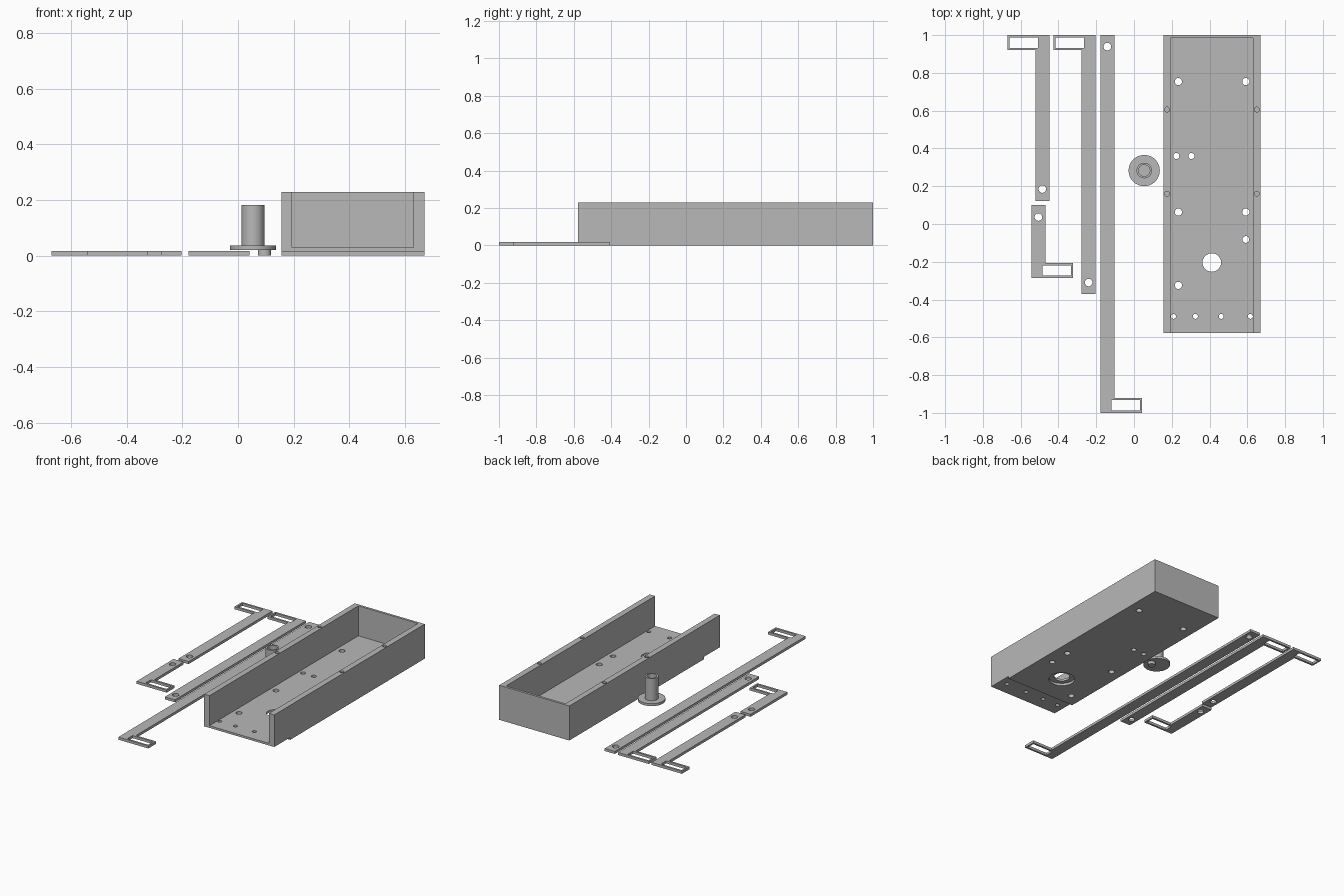
import bpy, bmesh, math
from mathutils import Matrix, Vector

if "Cube" in bpy.data.objects:
    bpy.data.objects.remove(bpy.data.objects["Cube"])

grey = bpy.data.materials.new("plain grey")
grey.diffuse_color = (0.48, 0.48, 0.48, 1)
grey.use_nodes = True
grey.node_tree.nodes["Principled BSDF"].inputs["Base Color"].default_value = grey.diffuse_color


def to_object(name, bm):
    bmesh.ops.recalc_face_normals(bm, faces=bm.faces)
    me = bpy.data.meshes.new(name)
    bm.to_mesh(me)
    bm.free()
    me.materials.append(grey)
    ob = bpy.data.objects.new(name, me)
    bpy.context.collection.objects.link(ob)
    return ob


def prism(name, points, z0, z1):
    """Extrude a flat outline from z0 to z1."""
    bm = bmesh.new()
    face = bm.faces.new([bm.verts.new((x, y, z0)) for x, y in points])
    up = bmesh.ops.extrude_face_region(bm, geom=[face])
    bmesh.ops.translate(bm, vec=(0, 0, z1 - z0),
                        verts=[v for v in up["geom"] if isinstance(v, bmesh.types.BMVert)])
    return to_object(name, bm)


def block(name, x0, x1, y0, y1, z0, z1):
    return prism(name, [(x0, y0), (x1, y0), (x1, y1), (x0, y1)], z0, z1)


def disc(name, x, y, r, z0, z1, n=32):
    ring = [(x + r * math.cos(2 * math.pi * i / n), y + r * math.sin(2 * math.pi * i / n))
            for i in range(n)]
    return prism(name, ring, z0, z1)


def activate(ob):
    bpy.ops.object.select_all(action='DESELECT')
    ob.select_set(True)
    bpy.context.view_layer.objects.active = ob


def cut(ob, cutter):
    cutter.hide_render = True
    activate(ob)
    mod = ob.modifiers.new("cut", 'BOOLEAN')
    mod.operation = 'DIFFERENCE'
    mod.solver = 'EXACT'
    mod.object = cutter
    bpy.ops.object.modifier_apply(modifier=mod.name)
    bpy.data.objects.remove(cutter, do_unlink=True)


def smooth(ob):
    activate(ob)
    bpy.ops.object.shade_smooth_by_angle(angle=math.radians(30))


# Tray: open at the front and top, stepped under the front edge
tray = block("tray", 0.156, 0.67, -0.577, 1.0, 0, 0.229)
cut(tray, block("cavity", 0.194, 0.631, -0.7, 0.984, 0.03, 0.4))
cut(tray, block("front_step", 0.0, 0.8, -0.7, -0.41, -0.1, 0.016))

# Floor holes
holes = [(0.235, 0.754, 0.019), (0.592, 0.754, 0.019), (0.224, 0.36, 0.016),
         (0.304, 0.36, 0.016), (0.235, 0.063, 0.019), (0.592, 0.063, 0.019),
         (0.592, -0.082, 0.018), (0.412, -0.204, 0.049), (0.235, -0.325, 0.019)]
holes += [(x, -0.489, 0.013) for x in (0.209, 0.325, 0.462, 0.616)]
for x, y, r in holes:
    cut(tray, disc("hole", x, y, r, -0.05, 0.06))
# Counterbore below the large hole
cut(tray, disc("counterbore", 0.412, -0.204, 0.08, -0.05, 0.016))
# Blind screw holes in the wall tops
for x in (0.175, 0.65):
    for y in (0.606, 0.16):
        cut(tray, disc("screw_hole", x, y, 0.013, 0.13, 0.3, 20))
smooth(tray)

# Flat arms: a bar with a slotted foot at one end and a hole at the other
T = 0.017


def arm(name, x0, x1, foot_x, y_foot, y_end, hole_y):
    s = 1 if y_end > y_foot else -1      # direction from foot to hole end
    side = 1 if foot_x > x1 else -1      # which side the foot points to
    near, far = (x1, x0) if side > 0 else (x0, x1)
    inner = y_foot + s * 0.08
    ob = prism(name, [(far, y_foot), (foot_x, y_foot), (foot_x, inner),
                      (near, inner), (near, y_end), (far, y_end)], 0, T)
    xa, xb = sorted((foot_x - side * 0.011, foot_x - side * 0.162))
    ya, yb = sorted((y_foot + s * 0.013, y_foot + s * 0.067))
    cut(ob, block("slot", xa, xb, ya, yb, -0.05, 0.06))
    cut(ob, disc("pivot_hole", (x0 + x1) / 2, hole_y, 0.02, -0.05, 0.06))
    smooth(ob)


arm("outer_arm", -0.522, -0.448, -0.67, 1.0, 0.122, 0.185)
arm("middle_arm", -0.277, -0.203, -0.427, 1.0, -0.37, -0.31)
arm("long_arm", -0.178, -0.104, 0.042, -1.0, 1.0, 0.939)
arm("short_arm", -0.543, -0.469, -0.323, -0.286, 0.1, 0.037)

# Flanged hollow shaft, turned from a profile
centre = Vector((0.054, 0.283, 0))
profile = [(0, 0.02), (0.0825, 0.02), (0.0825, 0.036), (0.041, 0.036),
           (0.041, 0.183), (0.03, 0.183), (0.03, 0.036), (0, 0.036)]
bm = bmesh.new()
pts = [bm.verts.new((r, 0, z)) for r, z in profile]
edges = [bm.edges.new(pair) for pair in zip(pts, pts[1:])]
bmesh.ops.spin(bm, geom=pts + edges, cent=(0, 0, 0), axis=(0, 0, 1),
               angle=2 * math.pi, steps=48, use_duplicate=False)
bmesh.ops.remove_doubles(bm, verts=bm.verts, dist=1e-5)
bmesh.ops.transform(bm, matrix=Matrix.Translation(centre), verts=bm.verts)
smooth(to_object("flanged_shaft", bm))

# Off-centre pin under the flange
smooth(disc("crank_pin", 0.095, 0.283, 0.024, 0, 0.021))
